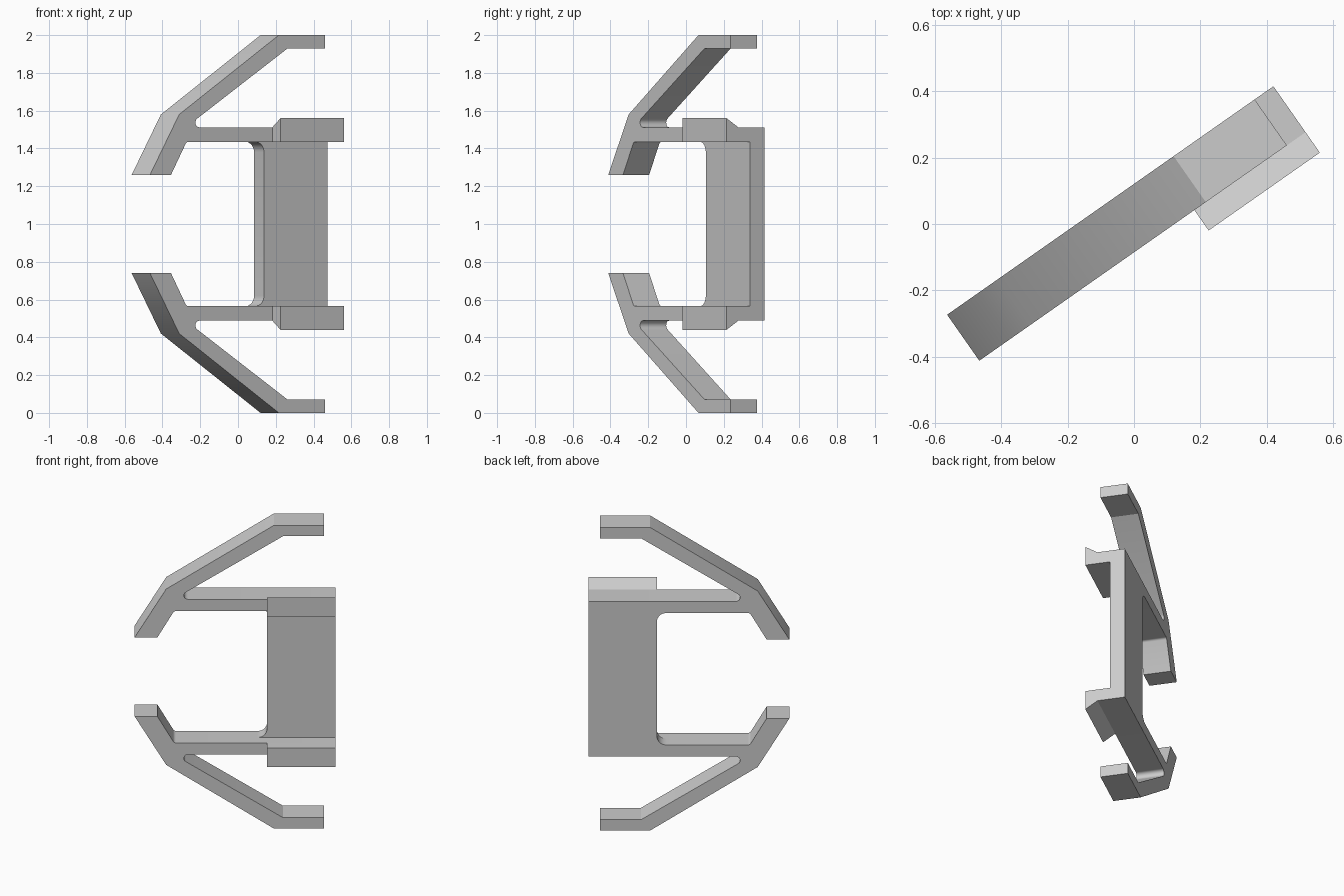
import bpy, bmesh
from math import radians, sin, cos, pi
from mathutils import Matrix

cube = bpy.data.objects.get("Cube")
if cube:
    bpy.data.objects.remove(cube, do_unlink=True)

grey = bpy.data.materials.new("plain_grey")
grey.use_nodes = True
COLOUR = (0.6, 0.6, 0.6, 1)
grey.diffuse_color = COLOUR
grey.node_tree.nodes["Principled BSDF"].inputs["Base Color"].default_value = COLOUR

# The whole clip stands turned about the vertical axis
TURN = Matrix.Rotation(radians(35), 4, 'Z')
FRONT, BACK, WEB_FRONT, PAD_FRONT = -0.07, 0.099, 0.007, -0.145
INNER, END = 0.173, 0.582
LOW, HIGH = 1.435, 1.512


def arc(cx, cz, r, start, stop, steps=8):
    """Points on an arc, angles in degrees."""
    angles = [radians(start + (stop - start) * i / steps) for i in range(steps + 1)]
    return [(cx + r * cos(a), cz + r * sin(a)) for a in angles]


def extrude(name, points, axis, start, stop, flip=False):
    """Extrude a profile along local x or y; flip mirrors it about mid height."""
    bm = bmesh.new()
    rows = []
    for d in (start, stop):
        row = []
        for p, z in points:
            z = 2 - z if flip else z
            row.append(bm.verts.new((d, p, z) if axis == 'X' else (p, d, z)))
        rows.append(row)
    a, b = rows
    bm.faces.new(a)
    bm.faces.new(b[::-1])
    for i in range(len(a)):
        bm.faces.new((a[i - 1], a[i], b[i], b[i - 1]))
    bmesh.ops.recalc_face_normals(bm, faces=bm.faces)
    bm.transform(TURN)
    mesh = bpy.data.meshes.new(name)
    bm.to_mesh(mesh)
    bm.free()
    mesh.materials.append(grey)
    obj = bpy.data.objects.new(name, mesh)
    bpy.context.collection.objects.link(obj)
    bpy.ops.object.select_all(action='DESELECT')
    obj.select_set(True)
    bpy.context.view_layer.objects.active = obj
    bpy.ops.object.shade_smooth_by_angle(angle=radians(30))
    return obj


# Bent spring arm with its crossbar, and the rounded notch between them
arm = [(-0.618, 1.26), (-0.429, 1.58), (0.215, 2.0), (0.513, 2.0),
       (0.513, 1.928), (0.269, 1.928)]
arm += arc(-0.299, 1.537, 0.025, 123, 270)
arm += [(END, HIGH), (END, LOW)]
arm += arc(-0.37, LOW - 0.02, 0.02, 90, 149, 4)
arm += [(-0.482, 1.26)]

# Retaining pad with a sloped outer face
pad = [(PAD_FRONT, LOW), (FRONT, LOW), (FRONT, HIGH), (PAD_FRONT, 1.56)]

for side, flip in (("upper", False), ("lower", True)):
    extrude(side + "_arm", arm, 'Y', FRONT, BACK, flip)
    extrude(side + "_pad", pad, 'X', INNER, END, flip)

# Web plate joining the crossbars, with filleted inner corners
R = 0.055
web = [(END, 2 - LOW), (END, LOW)]
web += arc(INNER - R, LOW - R, R, 90, 0)
web += arc(INNER - R, 2 - LOW + R, R, 0, -90)
extrude("web_plate", web, 'Y', WEB_FRONT, BACK)
